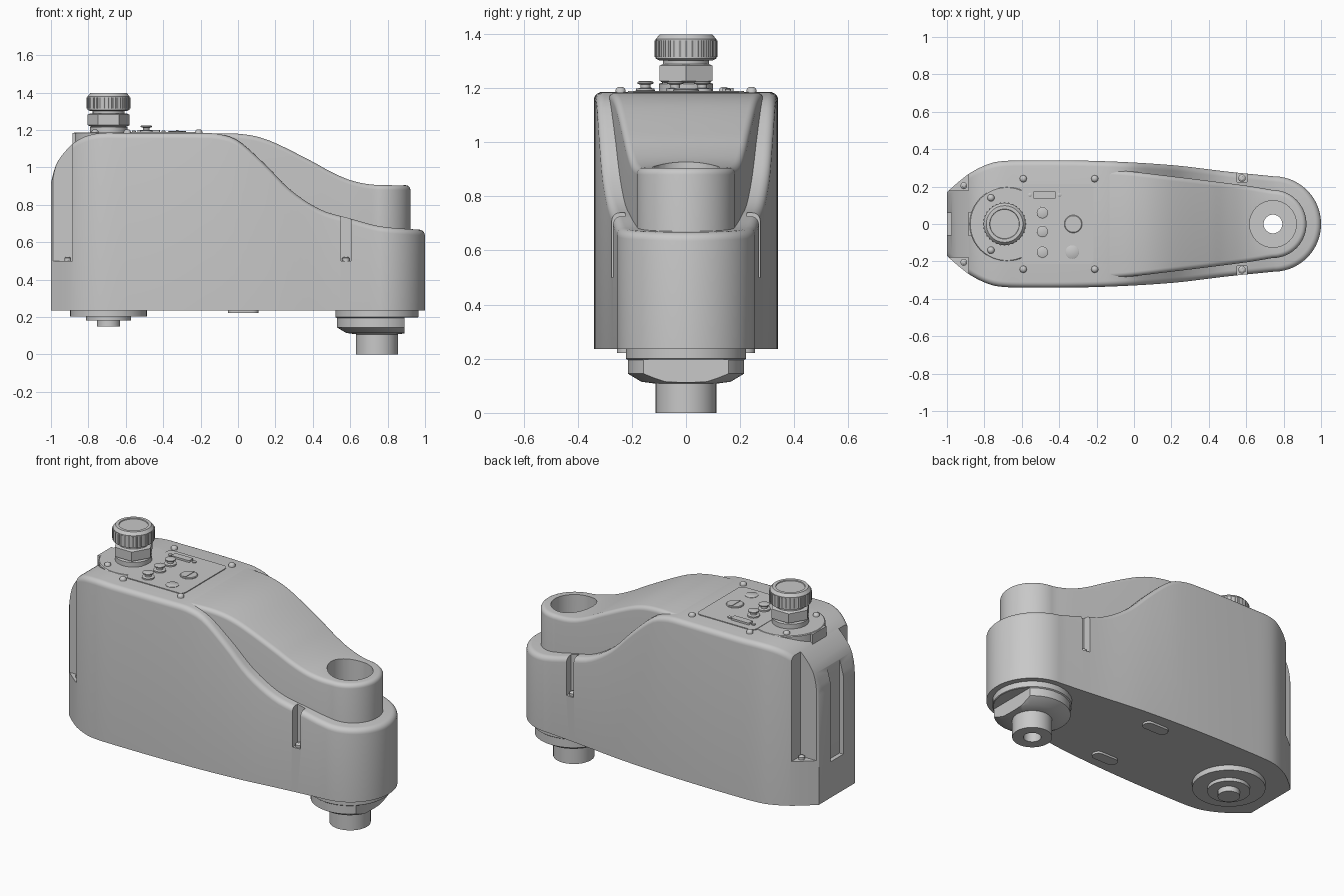
import bpy, bmesh
from math import sin, cos, pi, radians

if "Cube" in bpy.data.objects:
    bpy.data.objects.remove(bpy.data.objects["Cube"], do_unlink=True)

GREY = (0.58, 0.58, 0.58, 1)
mat = bpy.data.materials.new("housing grey")
mat.use_nodes = True
mat.diffuse_color = GREY
mat.node_tree.nodes["Principled BSDF"].inputs["Base Color"].default_value = GREY


def curve(pts):
    """Smooth function through a few (x, value) points."""
    def slope(i):
        a, b = pts[max(i - 1, 0)], pts[min(i + 1, len(pts) - 1)]
        return (b[1] - a[1]) / (b[0] - a[0])

    def f(x):
        x = min(max(x, pts[0][0]), pts[-1][0])
        i = max(k for k in range(len(pts) - 1) if pts[k][0] <= x)
        (x0, y0), (x1, y1) = pts[i], pts[i + 1]
        h = x1 - x0
        t = (x - x0) / h
        return (y0 * (1 + 2 * t) * (1 - t) ** 2 + slope(i) * h * t * (1 - t) ** 2
                + y1 * t * t * (3 - 2 * t) + slope(i + 1) * h * t * t * (t - 1))
    return f


def skin(name, rings, strips=False):
    """Join rings of points into a closed solid."""
    bm = bmesh.new()
    rows = [[bm.verts.new(p) for p in ring] for ring in rings]
    n = len(rows[0])
    for a, b in zip(rows, rows[1:]):
        for i in range(n):
            j = (i + 1) % n
            bm.faces.new((a[i], a[j], b[j], b[i]))
    for row in (rows[0], rows[-1]):
        if strips:
            for i in range(n // 2 - 1):
                bm.faces.new((row[i], row[i + 1], row[n - 2 - i], row[n - 1 - i]))
        else:
            bm.faces.new(row)
    bmesh.ops.recalc_face_normals(bm, faces=bm.faces)
    if bm.calc_volume(signed=True) < 0:
        bmesh.ops.reverse_faces(bm, faces=bm.faces)
    me = bpy.data.meshes.new(name)
    bm.to_mesh(me)
    bm.free()
    me.materials.append(mat)
    ob = bpy.data.objects.new(name, me)
    bpy.context.collection.objects.link(ob)
    return ob


def lathe(name, profile, x, y=0, n=48, turn=0):
    """Turned part: profile of (radius, z) from one end to the other."""
    angles = [2 * pi * i / n + turn for i in range(n)]
    return skin(name, [[(x + r * cos(a), y + r * sin(a), z) for a in angles]
                       for r, z in profile])


def block(name, x0, x1, y0, y1, z0, z1):
    return skin(name, [[(x0, y0, z), (x1, y0, z), (x1, y1, z), (x0, y1, z)]
                       for z in (z0, z1)])


def plate(name, x, y, w, d, r, z0, z1):
    """Flat plate with rounded corners."""
    ring = []
    for k, (sx, sy) in enumerate(((1, 1), (-1, 1), (-1, -1), (1, -1))):
        for s in range(7):
            a = (k + s / 6) * pi / 2
            ring.append((x + sx * (w / 2 - r) + r * cos(a),
                         y + sy * (d / 2 - r) + r * sin(a)))
    return skin(name, [[(px, py, z) for px, py in ring] for z in (z0, z1)])


def cut(ob, cutters):
    for c in cutters:
        m = ob.modifiers.new("cut", "BOOLEAN")
        m.operation, m.solver, m.object = "DIFFERENCE", "EXACT", c
        bpy.context.view_layer.objects.active = ob
        bpy.ops.object.modifier_apply(modifier=m.name)


def housing(name, width, height, x0, xc, radius, bottom, r, n=60):
    """Long symmetric shell with a round nose and a rounded, curved top."""
    def outline(d):
        xs = [x0 + (xc - x0) * (i / n) ** 1.4 for i in range(n)]
        half = [(x, width(x) - d) for x in xs]
        for i in range(25):
            a = radians(90 - i * 87 / 24)
            half.append((xc + (radius - d) * cos(a), (radius - d) * sin(a)))
        return half + [(x, -y) for x, y in reversed(half)]

    rings = [[(x, y, bottom) for x, y in outline(0)]]
    for k in range(6):
        a = k * pi / 10
        rings.append([(x, y, height(x) - r * (1 - sin(a)))
                      for x, y in outline(r * (1 - cos(a)))])
    return skin(name, rings, strips=True)


# Main shell and the raised cover along its top
shell = housing(
    "main_shell",
    curve([(-1, .17), (-.95, .215), (-.88, .27), (-.8, .312), (-.73, .333), (-.6, .34),
           (-.2, .337), (.2, .315), (.5, .28), (.745, .255)]),
    curve([(-1, .92), (-.975, 1.01), (-.92, 1.09), (-.85, 1.15), (-.75, 1.182), (-.6, 1.184),
           (-.2, 1.184), (-.1, 1.178), (0, 1.143), (.145, 1.016), (.28, .88), (.44, .775),
           (.6, .727), (.76, .685), (1, .665)]),
    -1, .745, .255, .235, .03)
cover = housing(
    "top_cover",
    curve([(-.3, .29), (-.1, .288), (.2, .255), (.6, .205), (.74, .182)]),
    curve([(-.3, 1.18), (-.1, 1.182), (0, 1.18), (.1, 1.165), (.2, 1.13), (.4, 1.03),
           (.5, .975), (.6, .932), (.7, .91), (.8, .905), (.95, .905)]),
    -.3, .74, .182, .45, .025)

# Outlet under the nose
NX = .743
nozzle = lathe("outlet_nozzle", [(.222, .25), (.222, .2), (.215, .195), (.215, .145),
                                 (.165, .115), (.112, .108), (.112, 0)], NX)

# Cutters: bore through the nose, corner pockets, side slots, nozzle flat
bore = [lathe("bore_cutter", [(.125, .5), (.125, 1.3)], NX),
        lathe("hole_cutter", [(.05, -.1), (.05, .7)], NX)]
pockets = []
for s in (-1, 1):
    pockets.append(block("pocket_cutter", -1.1, -.885, s * .18, s * .45, .5, 1.3))
    pockets.append(block("slot_cutter", .552, .603, s * .225, s * .4, .5, 1.1))
flat = [block("flat_cutter", .89, 1.1, -.3, .3, .05, .197)]
channel = [block("channel_cutter", -1.1, -.975, -.06, .06, .45, 1.3)]
cut(shell, bore + pockets + channel)
cut(cover, bore)
cut(nozzle, bore[1:] + flat)
for c in bore + pockets + flat + channel:
    bpy.data.objects.remove(c, do_unlink=True)

# Screws in the pockets and slots, pads under the shell
for s, side in ((-1, "right"), (1, "left")):
    lathe(side + "_pocket_screw", [(.018, .49), (.018, .515), (.008, .522)], -.91, s * .205, 16)
    lathe(side + "_slot_screw", [(.02, .49), (.02, .515), (.01, .522)], .577, s * .245, 16)
    plate(side + "_foot_pad", .028, s * .22, .165, .07, .034, .222, .24)

# Rear bearing foot under the shell
lathe("rear_foot", [(.205, .25), (.205, .203), (.12, .203), (.12, .182),
                    (.062, .182), (.062, .15)], -.692)

# Raised deck round the knob
lathe("knob_deck", [(.2, 1.0), (.2, 1.183), (.195, 1.187)], -.68)
block("rear_bracket", -.885, -.78, -.065, .065, 1.0, 1.184)

# Knob with hexagonal nut and grip ribs
KX = -.692
lathe("knob_collar", [(.1, 1.17), (.1, 1.215), (.085, 1.22), (.085, 1.31)], KX)
lathe("knob_nut", [(.1, 1.22), (.112, 1.226), (.112, 1.282), (.1, 1.288)], KX, n=6)
lathe("knob_cap", [(.1, 1.302), (.112, 1.308), (.112, 1.38), (.098, 1.397),
                   (.08, 1.397), (.078, 1.392)], KX)
for i in range(32):
    a = 2 * pi * i / 32
    lathe("knob_rib", [(.006, 1.315), (.006, 1.375)],
          KX + .111 * cos(a), .111 * sin(a), 6, a)

# Control panel with buttons, connector and dials
plate("control_panel", -.408, 0, .385, .43, .03, 1.17, 1.189)
for y in (.06, -.04, -.15):
    lathe("push_button", [(.034, 1.18), (.034, 1.197), (.018, 1.2), (.018, 1.212),
                          (.03, 1.216), (.03, 1.222), (.022, 1.225)], -.49, y, 24)
plate("connector", -.478, .155, .12, .04, .006, 1.18, 1.2)
for x in (-.557, -.398):
    lathe("connector_screw", [(.011, 1.18), (.011, 1.195), (.005, 1.198)], x, .155, 12)
lathe("dial", [(.048, 1.18), (.048, 1.193), (.044, 1.196)], -.325, 0, 32)
block("dial_grip", -.332, -.318, -.042, .042, 1.19, 1.199)
lathe("round_cover", [(.036, 1.18), (.036, 1.191), (.033, 1.193)], -.33, -.15, 32)

# Domed screws holding the deck
for s in (-1, 1):
    for x, y in ((-.592, .242), (-.21, .242), (-.765, .14)):
        lathe("deck_screw", [(.019, 1.17), (.019, 1.192), (.014, 1.2), (.006, 1.204)],
              x, s * y, 16)

# Smooth shading with crisp edges
bpy.ops.object.select_all(action="DESELECT")
for ob in bpy.context.scene.objects:
    if ob.type == "MESH" and mat.name in ob.data.materials:
        ob.select_set(True)
        bpy.context.view_layer.objects.active = ob
bpy.ops.object.shade_smooth_by_angle(angle=radians(35))
